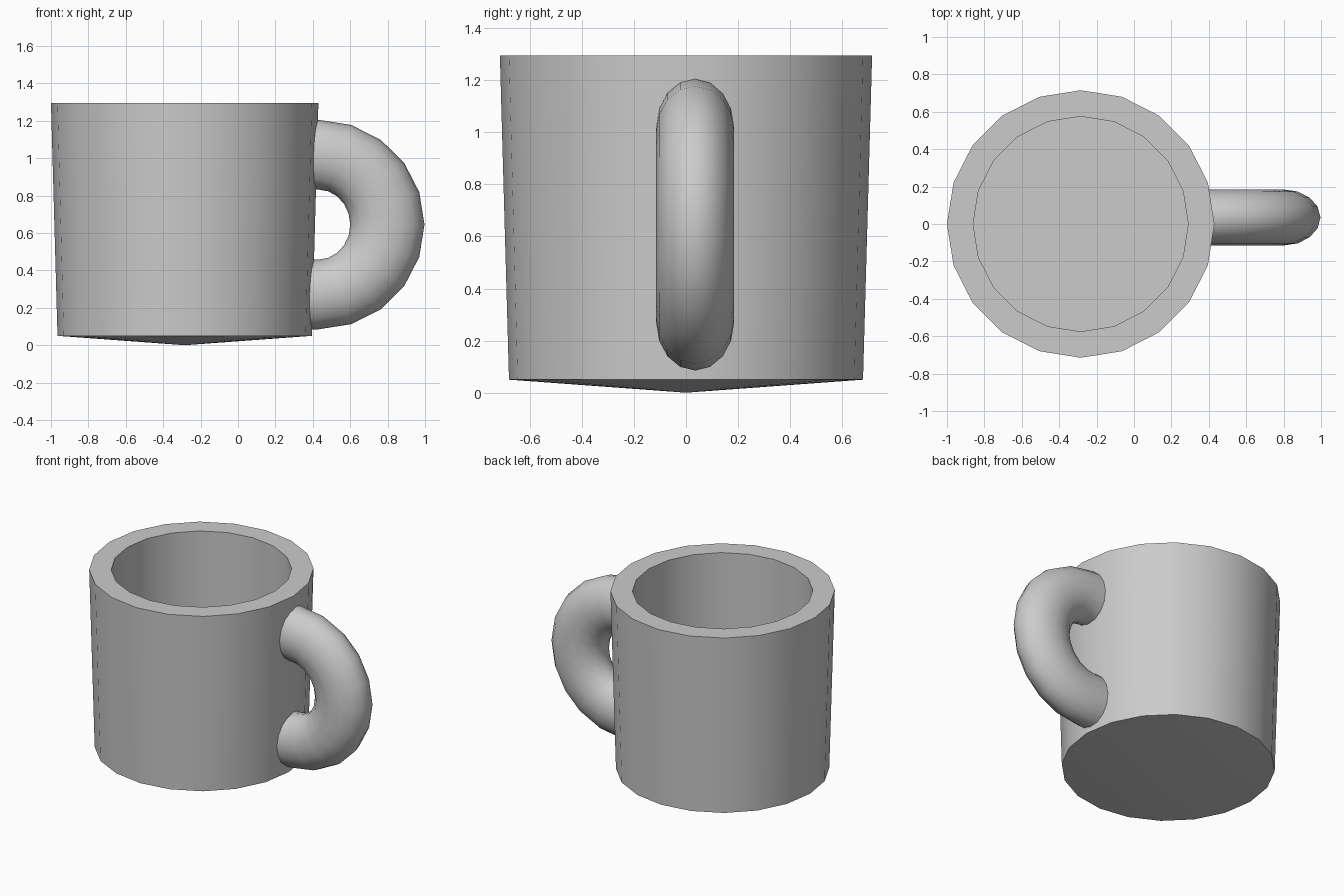
import bpy, bmesh
from math import cos, sin, pi

if "Cube" in bpy.data.objects:
    bpy.data.objects.remove(bpy.data.objects["Cube"])

SIDES = 20


def add_object(name, bm):
    bmesh.ops.recalc_face_normals(bm, faces=bm.faces[:])
    mesh = bpy.data.meshes.new(name)
    bm.to_mesh(mesh)
    bm.free()
    obj = bpy.data.objects.new(name, mesh)
    bpy.context.collection.objects.link(obj)
    bpy.ops.object.select_all(action='DESELECT')
    obj.select_set(True)
    bpy.context.view_layer.objects.active = obj
    bpy.ops.object.shade_smooth_by_angle(angle=pi / 6)
    return obj


def bridge(bm, a, b):
    n = len(a)
    for i in range(n):
        j = (i + 1) % n
        bm.faces.new((a[i], a[j], b[j], b[i]))


# Cup: tapered outer wall, thick rim, straight inner wall, shallow conical underside
bm = bmesh.new()
CUP_X = -0.285
profile = [(0.68, 0.05), (0.715, 1.296), (0.575, 1.296), (0.575, 0.15)]
rings = [[bm.verts.new((CUP_X + r * cos(2 * pi * i / SIDES), r * sin(2 * pi * i / SIDES), z))
          for i in range(SIDES)] for r, z in profile]
for a, b in zip(rings, rings[1:]):
    bridge(bm, a, b)
bm.faces.new(rings[-1])
tip = bm.verts.new((CUP_X, 0, 0))
for i in range(SIDES):
    bm.faces.new((rings[0][i], tip, rings[0][(i + 1) % SIDES]))
add_object("cup_body", bm)

# Handle: half ring with an oval section, its ends buried in the cup wall
bm = bmesh.new()
HX, HY, HZ = 0.43, 0.035, 0.645
TUBE = 16
path = [(-0.08, pi / 2)] + [(0, pi / 2 - k * pi / 10) for k in range(11)] + [(-0.08, -pi / 2)]
rings = []
for shift, t in path:
    ring = []
    for i in range(TUBE):
        u = 2 * pi * i / TUBE
        rx = 0.3685 + 0.1985 * cos(u)
        rz = 0.3735 + 0.1865 * cos(u)
        ring.append(bm.verts.new((HX + shift + rx * cos(t), HY + 0.15 * sin(u), HZ + rz * sin(t))))
    rings.append(ring)
for a, b in zip(rings, rings[1:]):
    bridge(bm, a, b)
bm.faces.new(rings[0])
bm.faces.new(rings[-1])
add_object("handle", bm)
